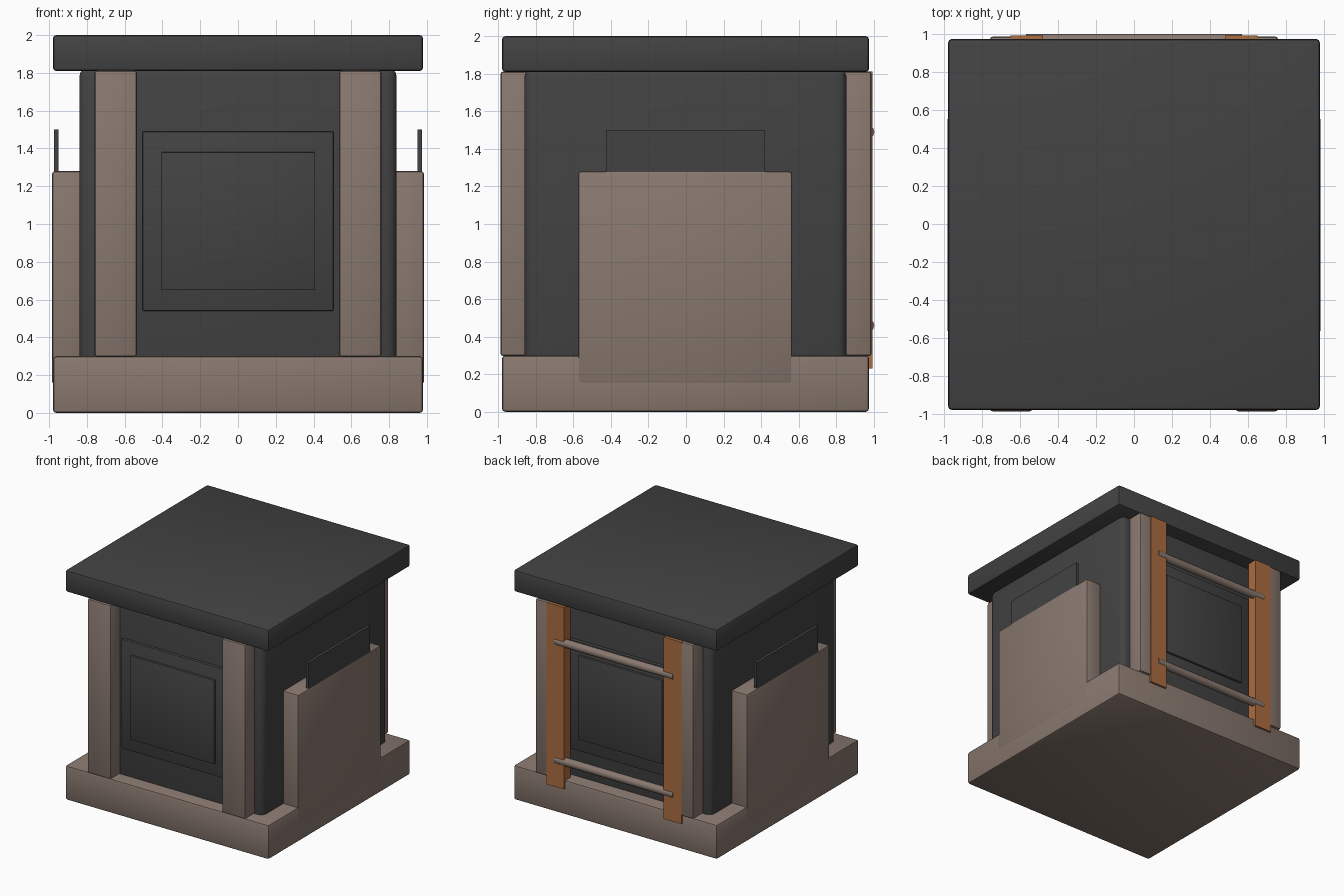
import bpy
import math

cube = bpy.data.objects.get("Cube")
if cube:
    bpy.data.objects.remove(cube, do_unlink=True)


def material(name, color):
    m = bpy.data.materials.new(name)
    m.use_nodes = True
    rgba = (*color, 1.0)
    m.diffuse_color = rgba
    for node in m.node_tree.nodes:
        if node.type == 'BSDF_PRINCIPLED':
            node.inputs["Base Color"].default_value = rgba
            node.inputs["Roughness"].default_value = 0.8
    return m


STONE = material("warm stone", (0.25, 0.19, 0.16))
DARK = material("charcoal", (0.055, 0.055, 0.055))
COPPER = material("copper brown", (0.41, 0.15, 0.05))


def finish(obj, name, mat):
    obj.name = name
    obj.data.materials.append(mat)
    bpy.ops.object.shade_smooth_by_angle(angle=math.radians(35))
    return obj


def box(name, x, y, z, mat, bevel=0.0, segments=2):
    """Bevelled box given by its (min, max) range on each axis."""
    spans = (x, y, z)
    bpy.ops.mesh.primitive_cube_add(size=1, location=[(a + b) / 2 for a, b in spans])
    obj = bpy.context.object
    obj.scale = [b - a for a, b in spans]
    bpy.ops.object.transform_apply(location=False, rotation=False, scale=True)
    if bevel:
        mod = obj.modifiers.new("Bevel", 'BEVEL')
        mod.width = bevel
        mod.segments = segments
        bpy.ops.object.modifier_apply(modifier=mod.name)
    return finish(obj, name, mat)


def span(a, b, sign):
    """Mirror a range across zero when sign is negative."""
    return (a, b) if sign > 0 else (-b, -a)


# Main block
box("base", (-0.98, 0.98), (-0.98, 0.975), (0, 0.3), STONE, 0.018)
box("body", (-0.84, 0.84), (-0.86, 0.855), (0.25, 1.83), DARK, 0.05, 3)
box("roof", (-0.98, 0.98), (-0.98, 0.975), (1.81, 2), DARK, 0.018)

# Pillars and layered window panels on front and back
for face, sy in (("front", -1), ("back", 1)):
    for side, sx in (("left", 1), ("right", -1)):
        box(f"{face}_pillar_{side}", span(0.535, 0.76, sx), span(0.8, 0.988, sy),
            (0.297, 1.812), STONE, 0.015)
    box(f"{face}_window_frame", (-0.505, 0.505), span(0.82, 0.885, sy),
        (0.54, 1.49), DARK, 0.006)
    box(f"{face}_window_pane", (-0.405, 0.405), span(0.84, 0.905, sy),
        (0.65, 1.38), DARK, 0.004)

# Side buttresses with a thin upright plate, and the straps behind
for side, sx in (("left", 1), ("right", -1)):
    box(f"side_buttress_{side}", span(0.8, 0.984, sx), (-0.575, 0.565),
        (0.15, 1.28), STONE, 0.015)
    box(f"side_plate_{side}", span(0.95, 0.975, sx), (-0.425, 0.42),
        (1.2, 1.5), DARK)
    box(f"back_strap_{side}", span(0.48, 0.65, sx), (0.9, 0.993),
        (0.23, 1.812), COPPER)

# Rails across the back straps
for name, z in (("lower", 0.46), ("upper", 1.49)):
    bpy.ops.mesh.primitive_cylinder_add(vertices=12, radius=0.035, depth=1.14,
                                        location=(0, 0.968, z),
                                        rotation=(0, math.pi / 2, 0))
    finish(bpy.context.object, f"back_rail_{name}", STONE)
